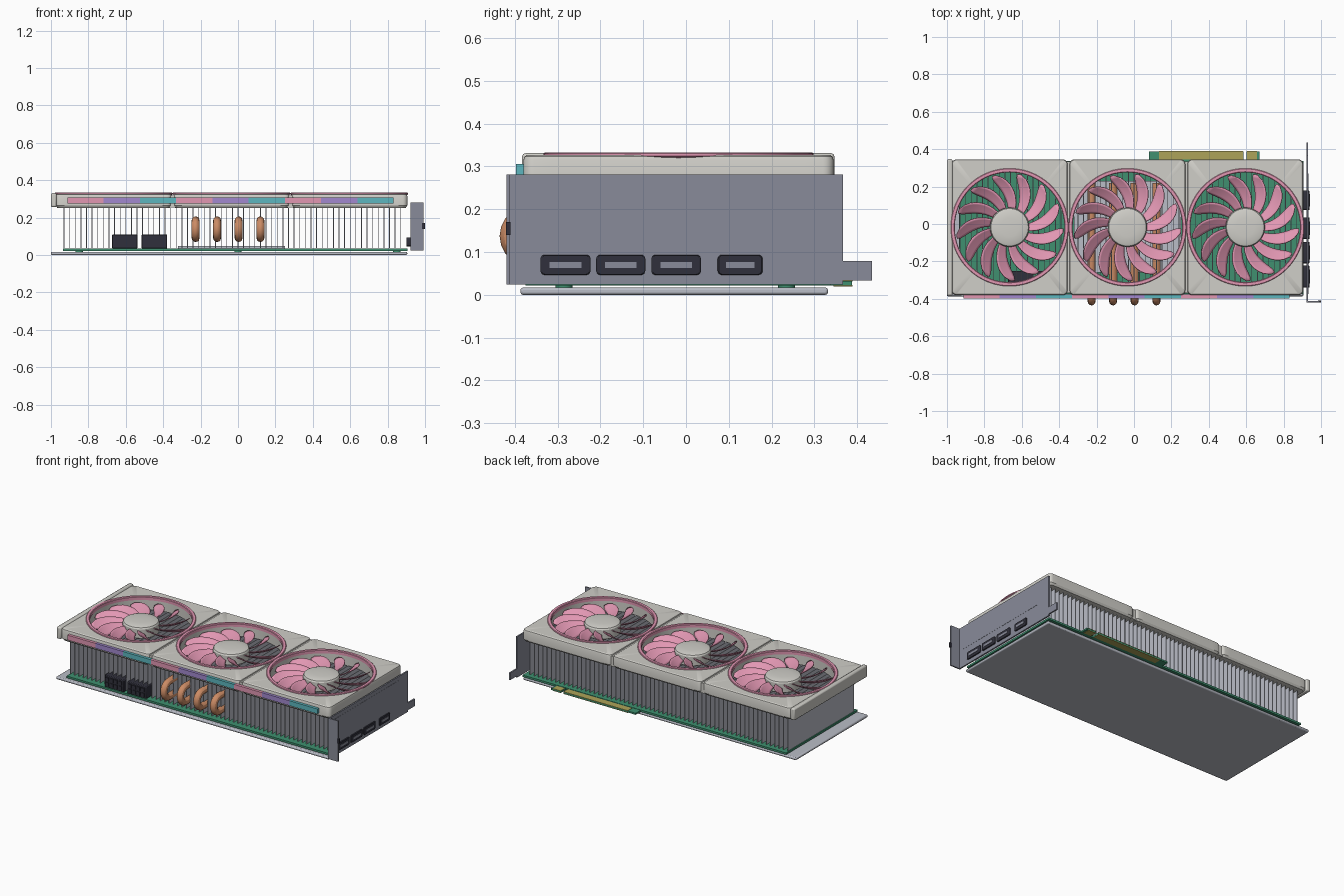
import bpy, bmesh, math
from mathutils import Vector

if "Cube" in bpy.data.objects:
    bpy.data.objects.remove(bpy.data.objects["Cube"])


def material(name, rgb):
    m = bpy.data.materials.new(name)
    m.diffuse_color = (*rgb, 1)
    m.use_nodes = True
    m.node_tree.nodes["Principled BSDF"].inputs["Base Color"].default_value = m.diffuse_color
    return m


WHITE = material("warm white", (0.63, 0.62, 0.58))
PINK = material("pink", (0.76, 0.31, 0.45))
PURPLE = material("purple", (0.36, 0.25, 0.62))
TEAL = material("teal", (0.11, 0.47, 0.52))
COPPER = material("copper", (0.60, 0.26, 0.13))
GREEN = material("board green", (0.05, 0.28, 0.16))
GOLD = material("gold", (0.42, 0.37, 0.10))
DARK = material("dark plastic", (0.03, 0.03, 0.045))
STEEL = material("steel", (0.25, 0.26, 0.32))
SILVER = material("silver", (0.49, 0.51, 0.57))


def finish(name, bm, mat):
    bmesh.ops.recalc_face_normals(bm, faces=bm.faces)
    me = bpy.data.meshes.new(name)
    bm.to_mesh(me)
    bm.free()
    me.materials.append(mat)
    ob = bpy.data.objects.new(name, me)
    bpy.context.collection.objects.link(ob)
    return ob


def add_box(bm, x, y, z):
    vs = bmesh.ops.create_cube(bm, size=1)["verts"]
    for v in vs:
        v.co = Vector([(a + b) / 2 + c * (b - a) for c, (a, b) in zip(v.co, (x, y, z))])


def boxes(name, mat, specs, bevel=0):
    bm = bmesh.new()
    for s in specs:
        add_box(bm, *s)
    ob = finish(name, bm, mat)
    if bevel:
        b = ob.modifiers.new("bevel", "BEVEL")
        b.width, b.segments = bevel, 2
    return ob


def box(name, mat, x, y, z, bevel=0):
    return boxes(name, mat, [(x, y, z)], bevel)


def loft(name, rings, mat, loop=False):
    """Skin a list of point rings; capped at the ends or closed on itself."""
    bm = bmesh.new()
    vr = [[bm.verts.new(p) for p in r] for r in rings]
    n = len(vr[0])
    for a, b in zip(vr, vr[1:] + (vr[:1] if loop else [])):
        for i in range(n):
            bm.faces.new((a[i], a[(i + 1) % n], b[(i + 1) % n], b[i]))
    if not loop:
        bm.faces.new(vr[0])
        bm.faces.new(vr[-1])
    return finish(name, bm, mat)


def circle(cx, cy, r, z, n=64):
    return [(cx + r * math.cos(2 * math.pi * i / n), cy + r * math.sin(2 * math.pi * i / n), z)
            for i in range(n)]


def rounded_rect(hw, hh, r, side=16, arc=5):
    """Outline around the origin, with extra points along the straight sides."""
    corners = []
    for k, (sx, sy) in enumerate(((1, 1), (-1, 1), (-1, -1), (1, -1))):
        corners.append([(sx * (hw - r) + r * math.cos((k + i / arc) * math.pi / 2),
                         sy * (hh - r) + r * math.sin((k + i / arc) * math.pi / 2))
                        for i in range(arc + 1)])
    pts = []
    for k in range(4):
        pts += corners[k]
        a, b = corners[k][-1], corners[(k + 1) % 4][0]
        pts += [(a[0] + (b[0] - a[0]) * i / side, a[1] + (b[1] - a[1]) * i / side)
                for i in range(1, side)]
    return pts


# Backplate, circuit board and standoffs
box("backplate", SILVER, (-1.0, 0.905), (-0.387, 0.332), (0, 0.017), 0.006)
box("circuit_board", GREEN, (-0.935, 0.905), (-0.375, 0.338), (0.022, 0.034))
for x in (-0.85, 0, 0.85):
    for y in (-0.285, 0.235):
        loft("standoff", [circle(x, y, 0.02, 0.016, 16), circle(x, y, 0.02, 0.023, 16)], GREEN)

# Edge connector with gold contact plates on both sides
boxes("edge_connector", GREEN, [((0.08, 0.585), (0.33, 0.388), (0.022, 0.032)),
                                ((0.602, 0.67), (0.33, 0.388), (0.022, 0.032))])
boxes("gold_contacts", GOLD, [(x, (0.345, 0.389), z) for x in ((0.135, 0.584), (0.603, 0.658))
                              for z in ((0.02, 0.023), (0.031, 0.034))])

# Heat sink: cold plate and fin stack
box("cold_plate", SILVER, (-0.32, 0.25), (-0.26, 0.23), (0.034, 0.047))
boxes("cooling_fins", SILVER, [((x - 0.002, x + 0.002), (-0.345, 0.315), (0.036, 0.25))
                               for x in [-0.93 + 0.03 * i for i in range(61)]])

# Bent copper heat pipes
for x in (-0.227, -0.112, 0.003, 0.12):
    path = [(x, 0.22, 0.185)]
    path += [(x, -0.367 - 0.0475 * math.sin(t), 0.1375 + 0.0475 * math.cos(t))
             for t in [math.pi * i / 10 for i in range(11)]]
    path += [(x, 0.22, 0.09)]
    cu = bpy.data.curves.new("heat_pipe", "CURVE")
    cu.dimensions = "3D"
    cu.bevel_depth, cu.bevel_resolution, cu.use_fill_caps = 0.021, 4, True
    sp = cu.splines.new("POLY")
    sp.points.add(len(path) - 1)
    for p, co in zip(sp.points, path):
        p.co = (*co, 1)
    cu.materials.append(COPPER)
    ob = bpy.data.objects.new("heat_pipe", cu)
    bpy.context.collection.objects.link(ob)
    bpy.ops.object.select_all(action="DESELECT")
    ob.select_set(True)
    bpy.context.view_layer.objects.active = ob
    bpy.ops.object.convert(target="MESH")

# Power sockets with a grid of pins
for x in (-0.673, -0.515):
    w = 0.135
    box("power_socket", DARK, (x, x + w), (-0.37, -0.25), (0.034, 0.11), 0.004)
    boxes("power_pins", DARK, [((x + 0.012 + 0.03 * i, x + 0.032 + 0.03 * i), (-0.376, -0.365),
                                (0.045 + 0.031 * k, 0.068 + 0.031 * k))
                               for i in range(4) for k in range(2)])


def blade_mesh():
    """Thirteen swept, pitched blades around the origin."""
    bm = bmesh.new()
    nr, nc = 10, 5
    for k in range(13):
        grid = []
        for i in range(nr + 1):
            t = i / nr
            r = 0.095 + 0.192 * t
            mid = math.radians(24) * t ** 1.4
            width = math.radians(22 - 5 * t) * math.sqrt(max(0.06, 1 - t ** 5))
            row = []
            for j in range(nc + 1):
                off = (j / nc - 0.5) * width
                a = 2 * math.pi * k / 13 + mid + off
                row.append(bm.verts.new((r * math.cos(a), r * math.sin(a), 0.292 - 0.6 * off * r)))
            grid.append(row)
        for i in range(nr):
            for j in range(nc):
                bm.faces.new((grid[i][j], grid[i + 1][j], grid[i + 1][j + 1], grid[i][j + 1]))
    return bm


# Three shroud sections, each with a ring, hub and blades
CY = -0.0175
for cx in (-0.665, -0.035, 0.595):
    base = rounded_rect(0.31, 0.3625, 0.025)

    def outline(inset, z):
        return [(cx + x * (1 - inset / 0.31), CY + y * (1 - inset / 0.3625), z) for x, y in base]

    def hole(r, z):
        return [(cx + r * x / math.hypot(x, y), CY + r * y / math.hypot(x, y), z) for x, y in base]

    loft("shroud_section", [hole(0.296, 0.252), outline(0.008, 0.252), outline(0, 0.264),
                            outline(0, 0.315), outline(0.003, 0.323), outline(0.009, 0.327),
                            hole(0.296, 0.327)], WHITE, loop=True)
    loft("fan_ring", [circle(cx, CY, r, z, 96) for r, z in
                      ((0.293, 0.312), (0.315, 0.324), (0.315, 0.33), (0.312, 0.333),
                       (0.297, 0.333), (0.293, 0.33))], PINK, loop=True)
    loft("fan_hub", [circle(cx, CY, r, z) for r, z in
                     ((0.1, 0.252), (0.105, 0.256), (0.105, 0.312), (0.1, 0.32),
                      (0.085, 0.325), (0.05, 0.328), (0.01, 0.329))], WHITE)
    blades = finish("fan_blades", blade_mesh(), PINK)
    blades.location = (cx, CY, 0)
    s = blades.modifiers.new("thickness", "SOLIDIFY")
    s.thickness, s.offset = 0.005, 0

# Bars joining the sections and the lip at the far end
for x in (-0.35, 0.28):
    box("section_joint", WHITE, (x - 0.02, x + 0.02), (-0.37, 0.335), (0.254, 0.317))
box("end_lip", WHITE, (-1.0, -0.97), (-0.383, 0.347), (0.256, 0.331), 0.008)

# Coloured light strip on the front edge
for i in range(9):
    x = -0.912 + 0.1938 * i
    box("light_strip", (PINK, PURPLE, TEAL)[i % 3], (x, x + 0.1938), (-0.397, -0.378), (0.275, 0.306))

# Mounting bracket: plate, bent flange and tongue
box("bracket_plate", STEEL, (0.922, 0.931), (-0.412, 0.367), (0.024, 0.281))
box("bracket_flange", STEEL, (0.922, 0.992), (-0.419, -0.411), (0.024, 0.281))
box("bracket_tongue", STEEL, (0.922, 0.931), (0.36, 0.435), (0.034, 0.079))
box("flange_notch", DARK, (0.985, 1.0), (-0.42, -0.41), (0.14, 0.17))
box("bracket_panel", STEEL, (0.93, 0.932), (-0.375, 0.27), (0.135, 0.257))

# Display ports
for y0, y1 in ((-0.34, -0.223), (-0.21, -0.095), (-0.081, 0.035), (0.074, 0.179)):
    ym, h = (y0 + y1) / 2, (y1 - y0) / 2
    rect = rounded_rect(h, 0.0235, 0.01, 2, 4)
    loft("display_port", [[(x, ym + a * f, 0.07 + b * f) for a, b in rect]
                          for x, f in ((0.9, 1), (0.936, 1), (0.938, 0.95))], DARK)
    box("port_slot", STEEL, (0.937, 0.94), (ym - h * 0.64, ym + h * 0.64), (0.063, 0.077))

# Smooth curved surfaces, keeping hard edges
for ob in bpy.data.objects:
    ob.select_set(ob.type == "MESH")
bpy.context.view_layer.objects.active = bpy.data.objects["backplate"]
bpy.ops.object.shade_smooth_by_angle()
